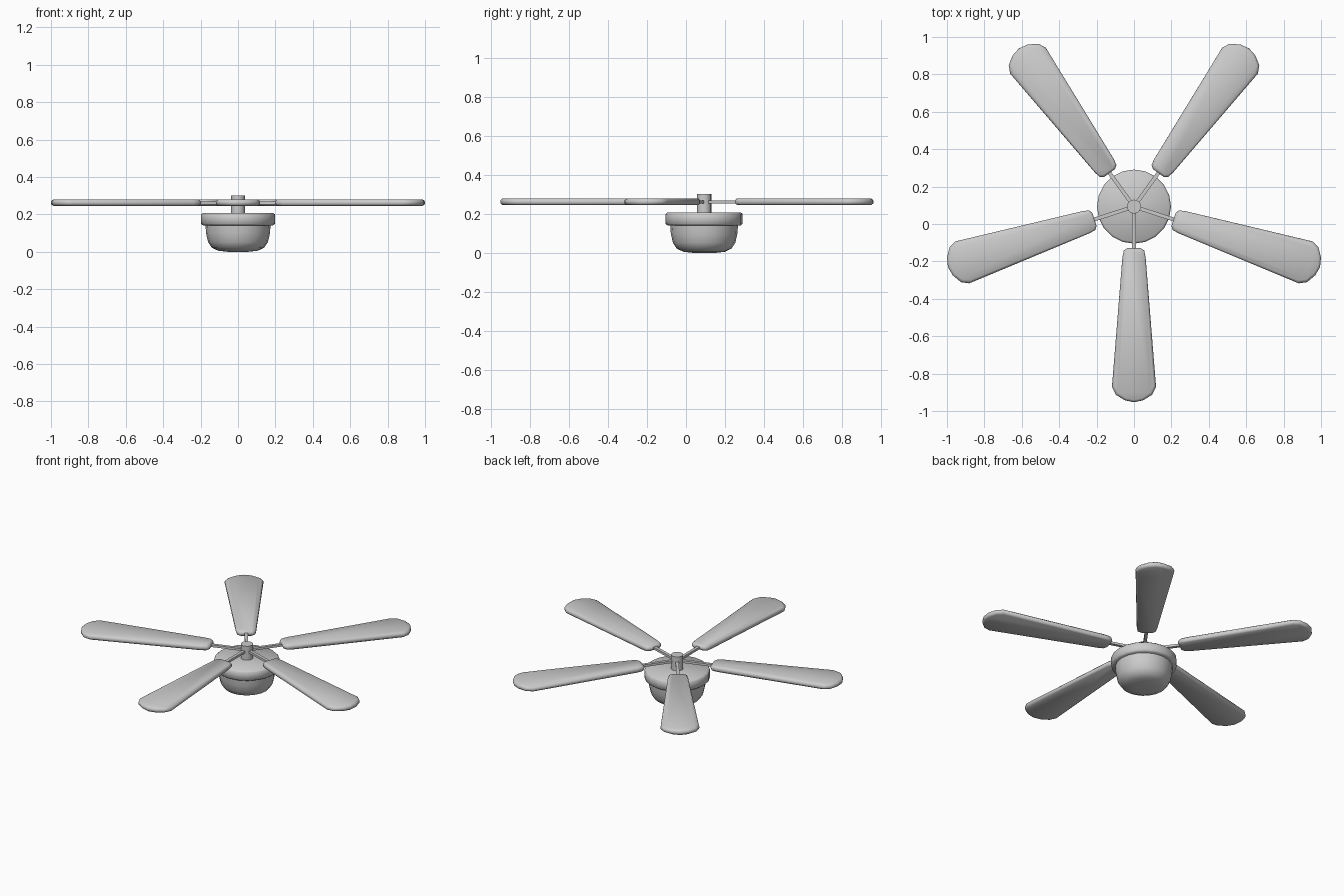
import bpy, bmesh, math
from mathutils import Matrix

if "Cube" in bpy.data.objects:
    bpy.data.objects.remove(bpy.data.objects["Cube"])

HUB = (0.0, 0.093, 0.0)

metal = bpy.data.materials.new("light_grey")
metal.diffuse_color = (0.6, 0.6, 0.6, 1)
metal.use_nodes = True
metal.node_tree.nodes["Principled BSDF"].inputs["Base Color"].default_value = metal.diffuse_color


def finish(name, bm, matrix=Matrix.Identity(4), angle=60):
    bmesh.ops.recalc_face_normals(bm, faces=bm.faces)
    mesh = bpy.data.meshes.new(name)
    bm.to_mesh(mesh)
    bm.free()
    mesh.materials.append(metal)
    obj = bpy.data.objects.new(name, mesh)
    bpy.context.collection.objects.link(obj)
    obj.matrix_world = Matrix.Translation(HUB) @ matrix
    bpy.ops.object.select_all(action='DESELECT')
    obj.select_set(True)
    bpy.context.view_layer.objects.active = obj
    bpy.ops.object.shade_smooth_by_angle(angle=math.radians(angle))


def stack(name, rings, matrix=Matrix.Identity(4), angle=60):
    """Skin a list of closed rings and cap both ends."""
    bm = bmesh.new()
    loops = [[bm.verts.new(p) for p in ring] for ring in rings]
    n = len(loops[0])
    for a, b in zip(loops, loops[1:]):
        for i in range(n):
            j = (i + 1) % n
            bm.faces.new((a[i], a[j], b[j], b[i]))
    bm.faces.new(loops[0])
    bm.faces.new(loops[-1])
    finish(name, bm, matrix, angle)


def turned(name, profile, sides):
    """Lathe a (radius, height) profile around the hub axis."""
    turns = [2 * math.pi * i / sides for i in range(sides)]
    stack(name, [[(r * math.cos(t), r * math.sin(t), z) for t in turns]
                 for r, z in profile])


# Light bowl, motor housing and hanging stem
turned("light_bowl", [(0.05, 0.0), (0.105, 0.006), (0.14, 0.022), (0.16, 0.052),
                      (0.171, 0.1), (0.174, 0.145)], 20)
turned("motor_housing", [(0.188, 0.142), (0.198, 0.15), (0.198, 0.2),
                         (0.188, 0.209)], 20)
turned("stem", [(0.037, 0.2), (0.037, 0.302)], 16)

# Blade outline: half given as (distance from hub, half width), then mirrored
half = [(0.222, 0.036), (0.235, 0.055), (0.27, 0.062), (0.965, 0.118),
        (1.005, 0.098), (1.035, 0.05), (1.046, 0.0)]
outline = half + [(r, -w) for r, w in reversed(half[:-1])]


def blade_ring(z, inset):
    ring = []
    for r, w in outline:
        k = (r - 0.222) / 0.824
        ring.append((r + inset * (1 - 2 * k), w * (1 - inset / 0.1), z))
    return ring


# Five blades with their arms
for i in range(5):
    turn = Matrix.Rotation(math.radians(-90 + 72 * i), 4, 'Z')
    stack(f"blade_{i + 1}", [blade_ring(0.246, 0.012), blade_ring(0.253, 0.002),
                             blade_ring(0.263, 0.0), blade_ring(0.273, 0.002),
                             blade_ring(0.281, 0.012)], turn, 75)
    bm = bmesh.new()
    bmesh.ops.create_cube(bm, size=1, matrix=Matrix.Translation((0.13, 0, 0.262))
                          @ Matrix.Diagonal((0.24, 0.02, 0.015, 1)))
    finish(f"blade_arm_{i + 1}", bm, turn, 30)
